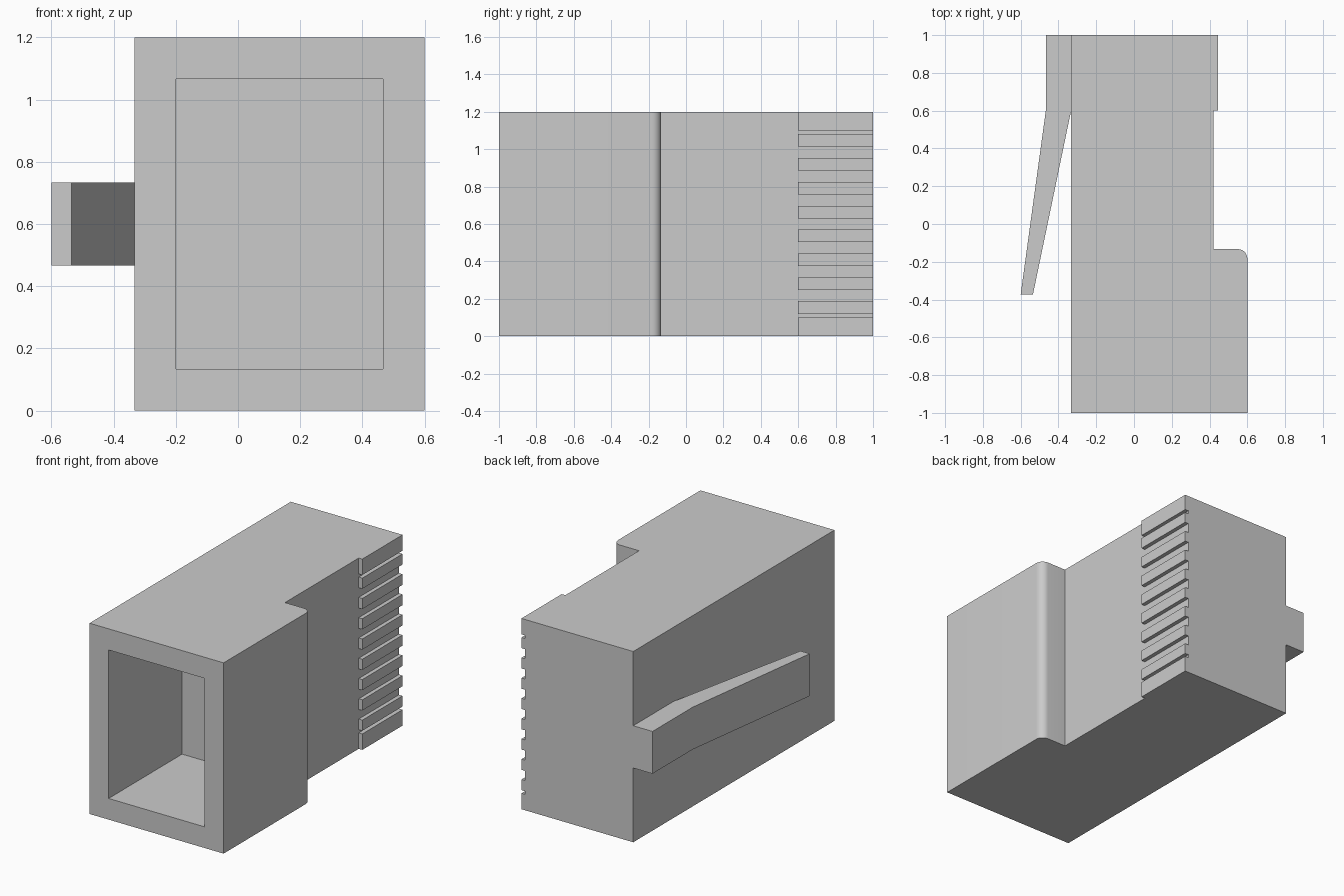
import bpy, bmesh
from math import sin, cos, pi
from mathutils import Vector

if "Cube" in bpy.data.objects:
    bpy.data.objects.remove(bpy.data.objects["Cube"])


def prism(bm, points, z0, z1):
    """Extrude a top-view outline from z0 to z1."""
    face = bm.faces.new([bm.verts.new((x, y, z0)) for x, y in points])
    ext = bmesh.ops.extrude_face_region(bm, geom=[face])
    verts = [v for v in ext["geom"] if isinstance(v, bmesh.types.BMVert)]
    bmesh.ops.translate(bm, verts=verts, vec=(0, 0, z1 - z0))
    bmesh.ops.recalc_face_normals(bm, faces=bm.faces[:])


def finish(bm, name):
    mesh = bpy.data.meshes.new(name)
    bm.to_mesh(mesh)
    bm.free()
    obj = bpy.data.objects.new(name, mesh)
    bpy.context.collection.objects.link(obj)
    return obj


LEFT, RIGHT, STEP_X, STEP_Y = -0.333, 0.6, 0.42, -0.133
WALL, HEIGHT, R = 0.133, 1.2, 0.05

# housing: stepped outline with one rounded corner
arc = [(RIGHT - R + R * cos(i * pi / 16), STEP_Y - R + R * sin(i * pi / 16))
       for i in range(9)]
bm = bmesh.new()
prism(bm, [(LEFT, -1), (RIGHT, -1)] + arc +
      [(STEP_X, STEP_Y), (STEP_X, 1), (LEFT, 1)], 0, HEIGHT)

# socket opening in the front
front = min(bm.faces, key=lambda f: f.calc_center_median().y)
bmesh.ops.inset_individual(bm, faces=[front], thickness=WALL, use_even_offset=True)
pocket = bmesh.ops.extrude_discrete_faces(bm, faces=[front])["faces"][0]
bmesh.ops.translate(bm, verts=pocket.verts[:], vec=Vector((0, 0.73, 0)))
housing = finish(bm, "housing")
bpy.context.view_layer.objects.active = housing
housing.select_set(True)
bpy.ops.object.shade_smooth_by_angle(angle=pi / 6)

# grip ribs: a wide one at each end, eight narrow ones between
bm = bmesh.new()
spans = [(0, 0.1), (1.1, HEIGHT)]
spans += [(0.12 + i * 0.1276, 0.187 + i * 0.1276) for i in range(8)]
for z0, z1 in spans:
    prism(bm, [(STEP_X, 0.6), (0.445, 0.6), (0.445, 1), (STEP_X, 1)], z0, z1)
finish(bm, "grip_ribs")

# latch arm splaying out from the left side
bm = bmesh.new()
prism(bm, [(LEFT, 1), (-0.467, 1), (-0.467, 0.6), (-0.6, -0.373),
           (-0.535, -0.373), (LEFT, 0.6)], 0.467, 0.733)
finish(bm, "latch_arm")
